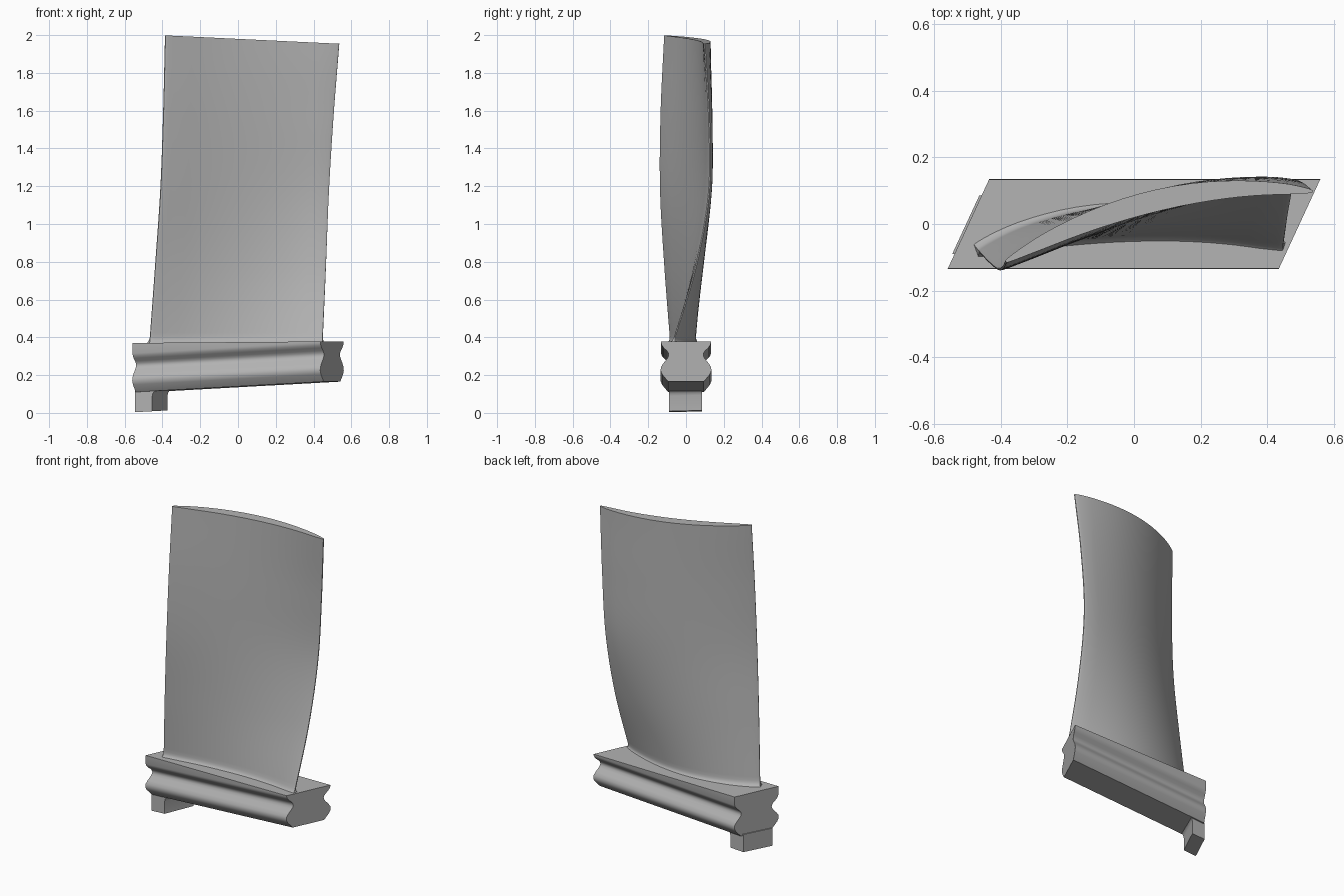
import bpy, bmesh, math

if "Cube" in bpy.data.objects:
    bpy.data.objects.remove(bpy.data.objects["Cube"])

metal = bpy.data.materials.new("grey metal")
metal.use_nodes = True
GREY = (0.45, 0.45, 0.45, 1)
metal.diffuse_color = GREY
metal.node_tree.nodes["Principled BSDF"].inputs["Base Color"].default_value = GREY

SKEW = 0.463    # sideways shift of the root ends per unit of depth
SLOPE = 0.055   # rise of the root grooves along the length


def loft(name, rings, angle):
    """Skin a list of equal rings and cap both ends."""
    bm = bmesh.new()
    loops = [[bm.verts.new(p) for p in ring] for ring in rings]
    n = len(loops[0])
    for a, b in zip(loops, loops[1:]):
        for i in range(n):
            j = (i + 1) % n
            bm.faces.new((a[i], a[j], b[j], b[i]))
    bm.faces.new(loops[0][::-1])
    bm.faces.new(loops[-1])
    bmesh.ops.recalc_face_normals(bm, faces=bm.faces)
    mesh = bpy.data.meshes.new(name)
    bm.to_mesh(mesh)
    bm.free()
    mesh.materials.append(metal)
    obj = bpy.data.objects.new(name, mesh)
    bpy.context.collection.objects.link(obj)
    bpy.ops.object.select_all(action="DESELECT")
    obj.select_set(True)
    bpy.context.view_layer.objects.active = obj
    bpy.ops.object.shade_smooth_by_angle(angle=math.radians(angle))
    return obj


def spline(values, s):
    """Smooth interpolation through evenly spaced values, s from 0 to 1."""
    last = len(values) - 1
    i = min(int(s * last), last - 1)
    t = s * last - i
    b, c = values[i], values[i + 1]
    a = values[i - 1] if i > 0 else 2 * b - c
    d = values[i + 2] if i + 2 <= last else 2 * c - b
    return b + t / 2 * (c - a + t * (2*a - 5*b + 4*c - d + t * (3*b - 3*c + d - a)))


# Root: mirrored double-lobed profile swept between skewed ends
half = [(0.132, 0.342), (0.128, 0.33), (0.118, 0.317), (0.102, 0.302),
        (0.094, 0.29), (0.092, 0.28), (0.094, 0.27), (0.102, 0.257),
        (0.12, 0.235), (0.132, 0.216), (0.135, 0.197), (0.127, 0.177),
        (0.095, 0.138)]
profile = half + [(-y, z) for y, z in reversed(half)]


def root_ring(side):
    ring = [(side * 0.4975 + SKEW * y, y, z + side * SLOPE / 2) for y, z in profile]
    top = 0.374 + side * 0.004
    for y in (-0.133, 0.133):
        ring.append((side * 0.4975 + SKEW * y, y, top))
    return ring


loft("blade_root", [root_ring(-1), root_ring(1)], 45)

# Locking tab, slightly proud of the root end, with a small fillet at the top
tab_rings = []
for z, width in ((0.004, 0.085), (0.085, 0.085), (0.098, 0.088),
                 (0.107, 0.095), (0.116, 0.108)):
    ring = []
    for dx, y in ((-0.007, -0.09), (width, -0.09), (width, 0.086), (-0.007, 0.086)):
        x = -0.4975 + dx + SKEW * y
        ring.append((x, y, z + SLOPE * (x + 0.54)))
    tab_rings.append(ring)
loft("locking_tab", tab_rings, 30)

# Airfoil: cambered section changing smoothly from base to tip
LEAD_X = (-0.468, -0.438, -0.41, -0.395, -0.385)
LEAD_Y = (-0.08, -0.112, -0.135, -0.132, -0.113)
TRAIL_X = (0.447, 0.465, 0.481, 0.505, 0.536)
TRAIL_Y = (-0.07, 0.05, 0.121, 0.122, 0.098)
THICK = (0.07, 0.062, 0.052, 0.047, 0.043)
CAMBER = (0.08, 0.067, 0.062, 0.069, 0.08)
BASE = 0.37
STEPS = 28


def section(s, grow=0.0):
    lx, ly, tx, ty, thick, camber = (
        spline(v, s) for v in (LEAD_X, LEAD_Y, TRAIL_X, TRAIL_Y, THICK, CAMBER))
    upper, lower = [], []
    for i in range(STEPS + 1):
        u = (1 - math.cos(math.pi * i / STEPS)) / 2
        x = lx + (tx - lx) * u + grow * 0.4 * (2 * u - 1)
        mid = ly + (ty - ly) * u + camber * 4 * u * (1 - u)
        nose = min(1, 8 * u, 12 * (1 - u)) ** 0.5
        w = 0.003 + 0.008 * nose + thick / 2 * math.sin(math.pi * u ** 0.9) + grow
        lean = (ty - ly + camber * 4 * (1 - 2 * u)) / (tx - lx)
        k = w / math.hypot(1, lean)
        for side, edge in ((1, upper), (-1, lower)):
            px = x - side * lean * k
            tip = 1.98 - 0.048 * px
            edge.append((px, mid + side * k, BASE + s * (tip - BASE)))
    return upper + lower[::-1]


# Fillet rings flare the airfoil into the platform
stations = [(0, 0.016), (0.004, 0.01), (0.008, 0.005), (0.013, 0.002), (0.02, 0)]
stations += [(i / 30, 0) for i in range(1, 31)]
loft("airfoil", [section(s, g) for s, g in stations], 40)
